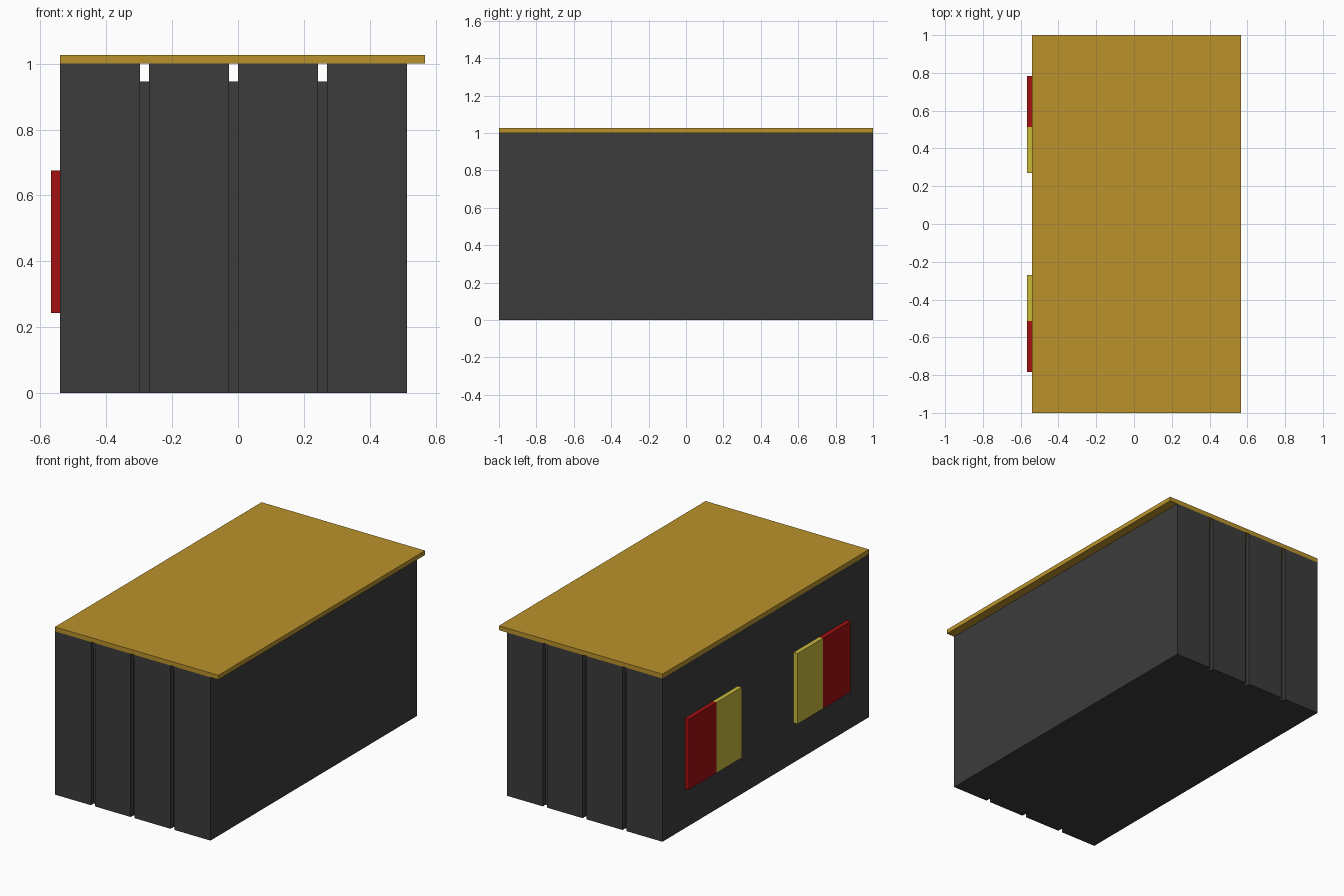
import bpy
import bmesh
from mathutils import Vector

cube = bpy.data.objects.get("Cube")
if cube:
    bpy.data.objects.remove(cube, do_unlink=True)

U = 2 / 74  # one block of the building grid


def material(name, rgb):
    mat = bpy.data.materials.new(name)
    mat.use_nodes = True
    colour = (*rgb, 1)
    mat.diffuse_color = colour
    mat.node_tree.nodes["Principled BSDF"].inputs["Base Color"].default_value = colour
    return mat


charcoal = material("charcoal", (0.045, 0.045, 0.045))
gold = material("gold", (0.49, 0.29, 0.025))
red = material("red", (0.36, 0.005, 0.005))
yellow = material("yellow", (0.58, 0.48, 0.045))


def box(name, low, high, mat):
    """Box between two grid corners."""
    low, high = Vector(low) * U, Vector(high) * U
    bm = bmesh.new()
    bmesh.ops.create_cube(bm, size=1)
    for v in bm.verts:
        v.co = [(a + b) / 2 + c * (b - a) for a, b, c in zip(low, high, v.co)]
    mesh = bpy.data.meshes.new(name)
    bm.to_mesh(mesh)
    bm.free()
    mesh.materials.append(mat)
    obj = bpy.data.objects.new(name, mesh)
    bpy.context.scene.collection.objects.link(obj)
    return obj


# Body: long side walls around a slightly lower core
box("left_wall", (18, -36, 0), (19, 36, 37), charcoal)
box("right_wall", (-20, -36, 0), (-19, 36, 37), charcoal)
box("core", (-19, -36, 0), (18, 36, 35), charcoal)

# End panels, separated by narrow grooves
for end, y in (("front", -37), ("back", 36)):
    for i in range(4):
        x = -20 + 10 * i
        box(f"{end}_panel_{i + 1}", (x, y, 0), (x + 9, y + 1, 37), charcoal)

# Roof overhanging the left side
box("roof", (-20, -37, 37), (21, 37, 38), gold)

# Two-coloured plates on the right side, mirrored front to back
for end, s in (("front", -1), ("back", 1)):
    for name, a, b, mat in (("yellow", 10, 19, yellow), ("red", 19, 29, red)):
        y0, y1 = sorted((s * a, s * b))
        box(f"{end}_{name}_plate", (-21, y0, 9), (-20, y1, 25), mat)
